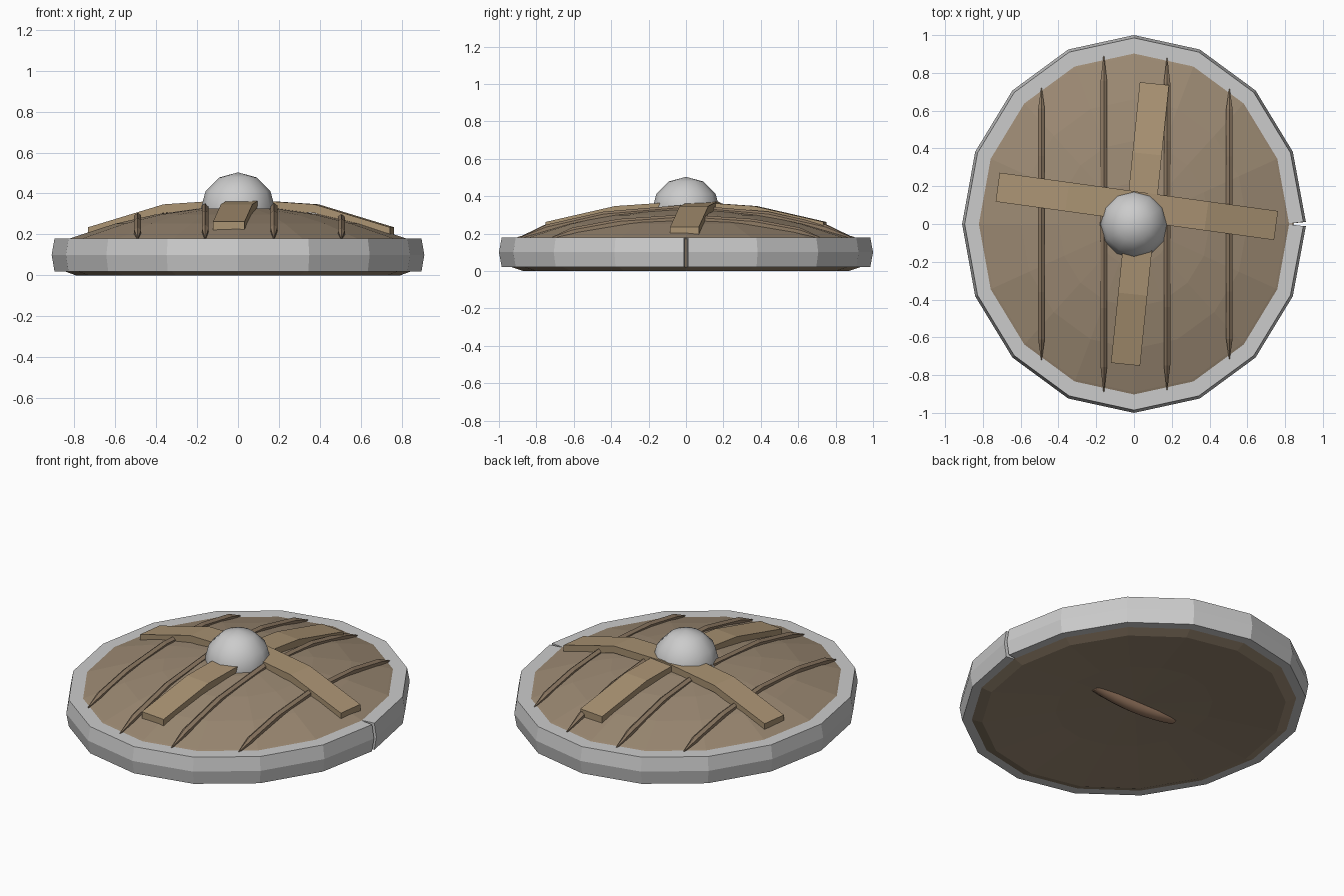
import bpy, bmesh
from math import sin, cos, pi, radians
from mathutils import Vector

if "Cube" in bpy.data.objects:
    bpy.data.objects.remove(bpy.data.objects["Cube"])

SX = 0.91  # shield is an oval: x radius 0.91, y radius 1
N = 16


def material(name, rgb):
    m = bpy.data.materials.new(name)
    m.diffuse_color = (*rgb, 1)
    m.use_nodes = True
    m.node_tree.nodes["Principled BSDF"].inputs["Base Color"].default_value = m.diffuse_color
    return m


WOOD = material("wood", (0.33, 0.25, 0.17))
PLANK = material("plank_wood", (0.40, 0.29, 0.17))
SEAM = material("seam_wood", (0.28, 0.20, 0.13))
GRIP = material("grip_leather", (0.32, 0.19, 0.12))


def finish(name, bm, mat=None):
    bmesh.ops.remove_doubles(bm, verts=bm.verts, dist=0.0001)
    bmesh.ops.recalc_face_normals(bm, faces=bm.faces)
    me = bpy.data.meshes.new(name)
    bm.to_mesh(me)
    bm.free()
    ob = bpy.data.objects.new(name, me)
    bpy.context.collection.objects.link(ob)
    if mat:
        me.materials.append(mat)
    return ob


def loft(bm, sections, closed_ends=True):
    """Skin a list of closed cross-sections."""
    rows = [[bm.verts.new(p) for p in s] for s in sections]
    k = len(rows[0])
    for a, b in zip(rows, rows[1:]):
        for i in range(k):
            j = (i + 1) % k
            bm.faces.new((a[i], a[j], b[j], b[i]))
    if closed_ends:
        bm.faces.new(rows[0])
        bm.faces.new(rows[-1])


def dome_z(x, y):
    return 0.335 - 0.19 * ((x / SX) ** 2 + y * y)


# Wooden body: shallow dome on top, slightly hollow back
profile = [(r, 0.335 - 0.19 * r * r) for r in (0.22, 0.44, 0.66, 0.89)]
profile += [(0.93, 0.17), (0.93, 0.02), (0.87, 0.0), (0.45, 0.035)]
bm = bmesh.new()
rows = [[bm.verts.new((SX * r * cos(2 * pi * i / N), r * sin(2 * pi * i / N), z))
         for i in range(N)] for r, z in profile]
for a, b in zip(rows, rows[1:]):
    for i in range(N):
        j = (i + 1) % N
        bm.faces.new((a[i], a[j], b[j], b[i]))
for row, z in ((rows[0], 0.335), (rows[-1], 0.05)):
    tip = bm.verts.new((0, 0, z))
    for i in range(N):
        bm.faces.new((row[i], row[(i + 1) % N], tip))
finish("wooden_body", bm, WOOD)

# Metal rim: bent band whose two ends meet in a narrow V joint at +x
band = [(0.885, 0.18), (0.985, 0.18), (1.0, 0.10), (0.985, 0.02), (0.885, 0.02)]
sections = []
for i in range(N + 1):
    t = 2 * pi * i / N
    gap = {0: 0.011, N: -0.011}.get(i, 0)
    sections.append([(SX * r * cos(t), r * sin(t) + (gap if r > 0.9 else 0), z)
                     for r, z in band])
bm = bmesh.new()
loft(bm, sections)
finish("metal_rim", bm)


# Crossed planks bent over the dome
def plank(name, start, end, z_end, width=0.155, thick=0.042):
    a, b = Vector(start), Vector(end)
    side = (b - a).normalized()
    side = Vector((-side.y, side.x)) * width / 2
    secs = []
    for f, z in ((0, z_end), (0.25, 0.347), (0.5, 0.372), (0.75, 0.347), (1, z_end)):
        c = a.lerp(b, f)
        l, r = c + side, c - side
        secs.append([(l.x, l.y, z), (r.x, r.y, z),
                     (r.x, r.y, z - thick), (l.x, l.y, z - thick)])
    bm = bmesh.new()
    loft(bm, secs)
    finish(name, bm, PLANK)


plank("cross_plank_wide", (-0.722, 0.195), (0.752, -0.008), 0.235)
plank("cross_plank_long", (-0.045, -0.743), (0.108, 0.743), 0.262)

# Raised seam strips tapering to points at the rim
for n, (x, half) in enumerate(((-0.49, 0.72), (-0.16, 0.89), (0.175, 0.88), (0.505, 0.715))):
    secs = []
    for f in (-1, -0.85, -0.5, 0, 0.5, 0.85, 1):
        y = f * half
        w = 0.002 if abs(f) == 1 else 0.017
        z = dome_z(x, y)
        h = 0.003 if abs(f) == 1 else 0.026
        secs.append([(x - w, y, z - 0.02), (x - w, y, z + h * 0.5), (x, y, z + h),
                     (x + w, y, z + h * 0.5), (x + w, y, z - 0.02)])
    bm = bmesh.new()
    loft(bm, secs)
    finish(f"seam_strip_{n + 1}", bm, SEAM)

# Metal boss
bpy.ops.mesh.primitive_uv_sphere_add(segments=12, ring_count=6, radius=0.183,
                                     location=(0, 0, 0.32))
bpy.context.object.name = "metal_boss"
bpy.ops.object.shade_smooth_by_angle(angle=radians(35))

# Hand grip across the hollow back
secs = []
for i in range(9):
    x = -0.28 + 0.07 * i
    z = 0.036 + 0.03 * (x / 0.28) ** 2
    secs.append([(x, 0.036 * cos(2 * pi * k / 10), z + 0.035 * sin(2 * pi * k / 10))
                 for k in range(10)])
bm = bmesh.new()
loft(bm, secs)
grip = finish("hand_grip", bm, GRIP)
bpy.context.view_layer.objects.active = grip
bpy.ops.object.select_all(action='DESELECT')
grip.select_set(True)
bpy.ops.object.shade_smooth_by_angle(angle=radians(40))
